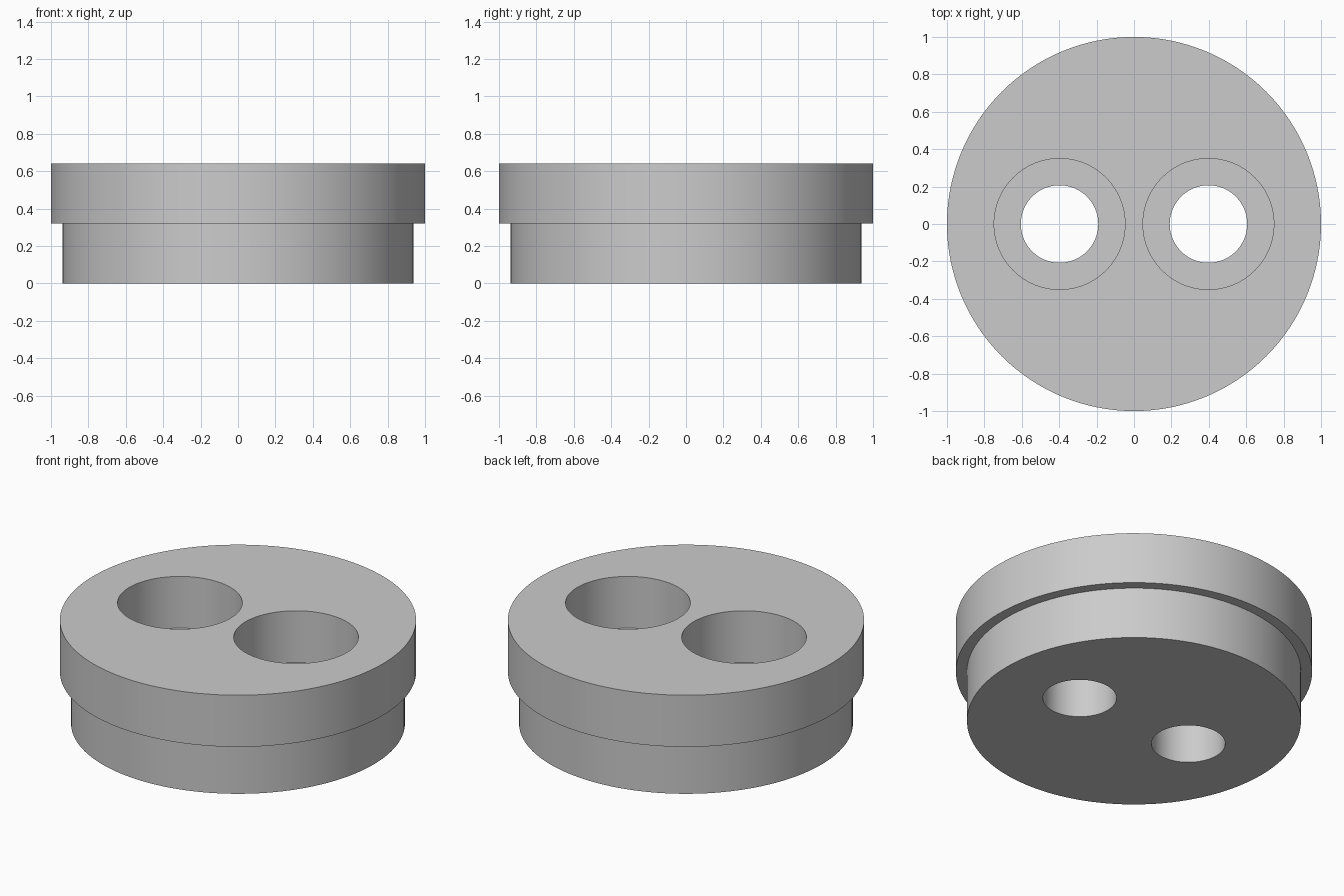
import bpy
import bmesh
from math import pi

SEGMENTS = 128

# Remove the default object
cube = bpy.data.objects.get("Cube")
if cube:
    bpy.data.objects.remove(cube, do_unlink=True)

# Single matte grey
grey = bpy.data.materials.new("light_grey")
grey.use_nodes = True
grey.diffuse_color = (0.6, 0.6, 0.6, 1)
grey.node_tree.nodes["Principled BSDF"].inputs["Base Color"].default_value = (0.6, 0.6, 0.6, 1)


def stepped_cylinder(name, profile, x=0):
    """Revolve a closed (radius, z) profile about the z axis."""
    bm = bmesh.new()
    verts = [bm.verts.new((r, 0, z)) for r, z in profile]
    edges = [bm.edges.new(pair) for pair in zip(verts, verts[1:])]
    bmesh.ops.spin(bm, geom=verts + edges, cent=(0, 0, 0), axis=(0, 0, 1),
                   angle=2 * pi, steps=SEGMENTS, use_merge=True)
    bmesh.ops.remove_doubles(bm, verts=bm.verts, dist=0.0001)
    # Close the two ends with flat caps
    bmesh.ops.holes_fill(bm, edges=[e for e in bm.edges if e.is_boundary], sides=0)
    bmesh.ops.recalc_face_normals(bm, faces=bm.faces)
    mesh = bpy.data.meshes.new(name)
    bm.to_mesh(mesh)
    bm.free()
    mesh.materials.append(grey)
    obj = bpy.data.objects.new(name, mesh)
    obj.location.x = x
    bpy.context.collection.objects.link(obj)
    return obj


# Flanged disc: narrow lower half, wider upper half
body = stepped_cylinder("flanged_disc", [(0.9375, 0), (0.9375, 0.32), (1, 0.32), (1, 0.64)])

# Two counterbored through holes
bore = [(0.207, -0.1), (0.207, 0.32), (0.35, 0.32), (0.35, 0.74)]
cutters = []
for side, x in (("left", 0.398), ("right", -0.398)):
    cutter = stepped_cylinder(side + "_bore_cutter", bore, x)
    cutter.hide_render = True
    cutters.append(cutter)
    cut = body.modifiers.new(side + "_bore", "BOOLEAN")
    cut.operation = "DIFFERENCE"
    cut.solver = "EXACT"
    cut.object = cutter

# Bake the holes and drop the cutters
bpy.ops.object.select_all(action="DESELECT")
body.select_set(True)
bpy.context.view_layer.objects.active = body
for modifier in list(body.modifiers):
    bpy.ops.object.modifier_apply(modifier=modifier.name)
for cutter in cutters:
    bpy.data.objects.remove(cutter, do_unlink=True)

# Smooth round walls, crisp rims
bpy.ops.object.shade_smooth_by_angle(angle=pi / 6)
